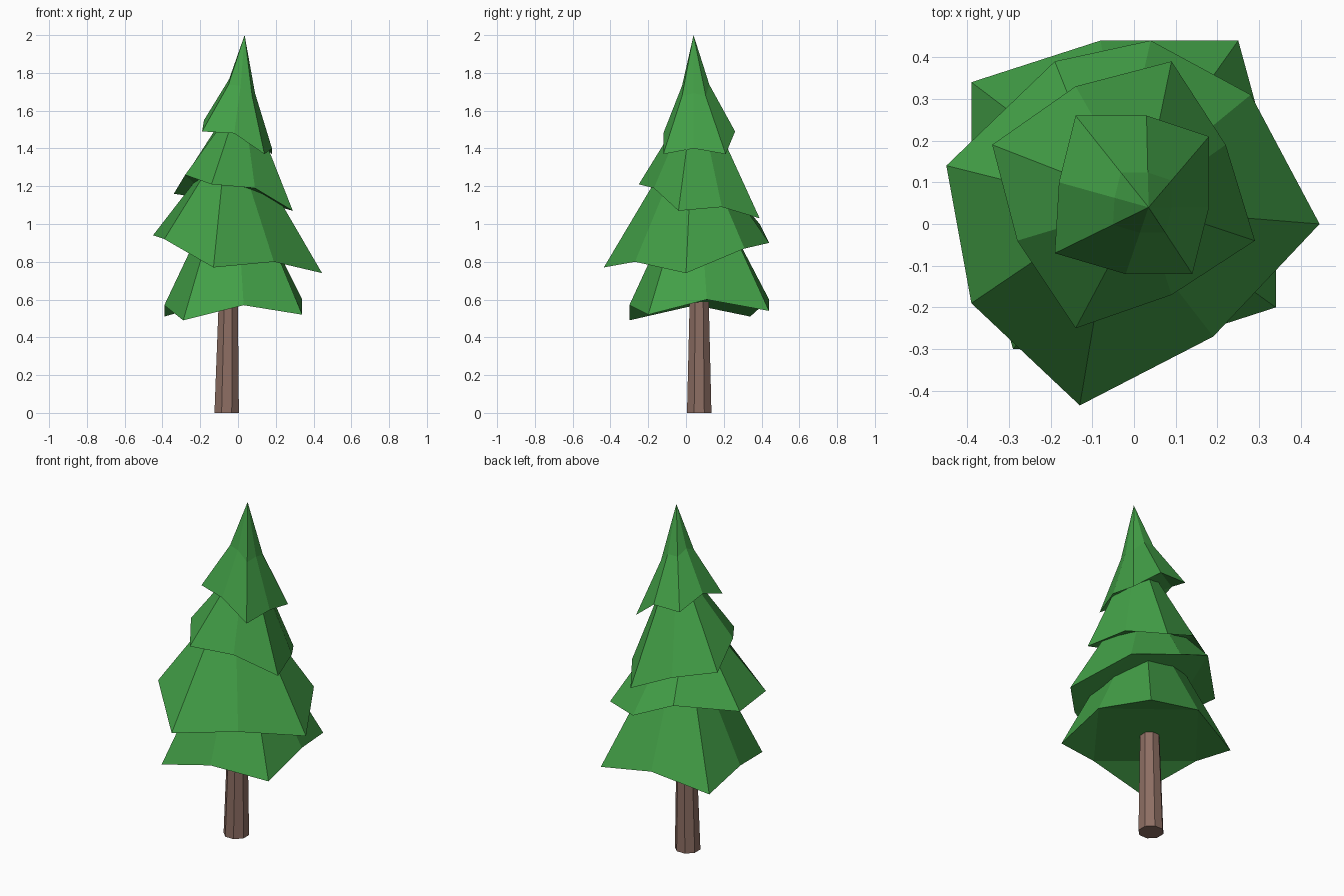
import bpy
import bmesh
import math
from mathutils import Vector

default_cube = bpy.data.objects.get("Cube")
if default_cube:
    bpy.data.objects.remove(default_cube, do_unlink=True)


def make_material(name, color):
    material = bpy.data.materials.new(name)
    material.use_nodes = True
    material.diffuse_color = (*color, 1)
    shader = material.node_tree.nodes["Principled BSDF"]
    shader.inputs["Base Color"].default_value = (*color, 1)
    return material


needle_green = make_material("needle green", (0.056, 0.352, 0.063))
bark_brown = make_material("bark brown", (0.266, 0.156, 0.125))


def finish(name, bm, material):
    bmesh.ops.recalc_face_normals(bm, faces=bm.faces)
    mesh = bpy.data.meshes.new(name)
    bm.to_mesh(mesh)
    bm.free()
    mesh.materials.append(material)
    obj = bpy.data.objects.new(name, mesh)
    bpy.context.scene.collection.objects.link(obj)
    return obj


def bridge(bm, lower, upper):
    """Join two rings of equal length with a band of quads."""
    count = len(lower)
    for i in range(count):
        j = (i + 1) % count
        bm.faces.new((lower[i], lower[j], upper[j], upper[i]))


def branch_tier(name, rim, centre, scale, crown_z, tilt=0.0, tip=None):
    """A drooping skirt: jagged rim, smaller crown ring, optional pointed tip.
    Even rim points are the hanging corners."""
    bm = bmesh.new()
    mean_z = sum(p[2] for p in rim) / len(rim)
    lower, upper = [], []
    for point in rim:
        lower.append(bm.verts.new(point))
        flat = Vector(centre).lerp(Vector(point[:2]), scale)
        z = crown_z + tilt * (point[2] - mean_z)
        upper.append(bm.verts.new((flat.x, flat.y, z)))
    bridge(bm, lower, upper)

    # Top: a spire or a hidden cap
    if tip:
        peak = bm.verts.new(tip)
        for i in range(len(upper)):
            bm.faces.new((upper[i], upper[(i + 1) % len(upper)], peak))
    else:
        bm.faces.new(upper)

    # Underside: inner panel with a folded-down triangle at each corner
    bm.faces.new(lower[1::2])
    for i in range(0, len(lower), 2):
        bm.faces.new((lower[i - 1], lower[i], lower[i + 1]))
    return finish(name, bm, needle_green)


def trunk(name, sections, sides=8):
    """Tapered prism through (x, y, z, radius) sections."""
    bm = bmesh.new()
    rings = []
    for x, y, z, radius in sections:
        ring = []
        for i in range(sides):
            angle = math.tau * (i + 0.5) / sides
            ring.append(bm.verts.new((x + radius * math.cos(angle),
                                      y + radius * math.sin(angle), z)))
        rings.append(ring)
    for lower, upper in zip(rings, rings[1:]):
        bridge(bm, lower, upper)
    bm.faces.new(rings[0])
    bm.faces.new(rings[-1])
    return finish(name, bm, bark_brown)


# Trunk, leaning slightly
trunk("trunk", [(-0.06, 0.07, 0, 0.07), (-0.05, 0.07, 0.7, 0.052)])

# Branch tiers from the ground up
branch_tier(
    "bottom_branches",
    [(-0.29, -0.3, 0.49), (0.03, -0.3, 0.57), (0.34, -0.2, 0.52), (0.34, 0.11, 0.6),
     (0.25, 0.44, 0.54), (-0.08, 0.44, 0.6), (-0.39, 0.34, 0.51), (-0.39, 0.05, 0.57)],
    centre=(-0.02, 0.06), scale=0.45, crown_z=1.0)

branch_tier(
    "lower_branches",
    [(0.445, 0, 0.74), (0.28, 0.31, 0.87), (0.04, 0.44, 0.9), (-0.19, 0.39, 1.0),
     (-0.45, 0.14, 0.94), (-0.39, -0.19, 0.92), (-0.13, -0.435, 0.77), (0.19, -0.27, 0.8)],
    centre=(-0.05, 0.04), scale=0.4, crown_z=1.25)

branch_tier(
    "upper_branches",
    [(0.29, -0.04, 1.07), (0.22, 0.19, 1.09), (0.09, 0.39, 1.03), (-0.14, 0.33, 1.13),
     (-0.34, 0.19, 1.16), (-0.28, -0.04, 1.26), (-0.14, -0.25, 1.21), (0.09, -0.17, 1.19)],
    centre=(0.02, 0.05), scale=0.3, crown_z=1.55)

branch_tier(
    "treetop",
    [(0.14, -0.12, 1.37), (0.18, 0.04, 1.4), (0.18, 0.21, 1.37), (0.03, 0.26, 1.49),
     (-0.14, 0.26, 1.49), (-0.18, 0.1, 1.55), (-0.19, -0.07, 1.49), (-0.02, -0.12, 1.48)],
    centre=(0.035, 0.04), scale=0.38, crown_z=1.72, tilt=0.5, tip=(0.035, 0.04, 2))
